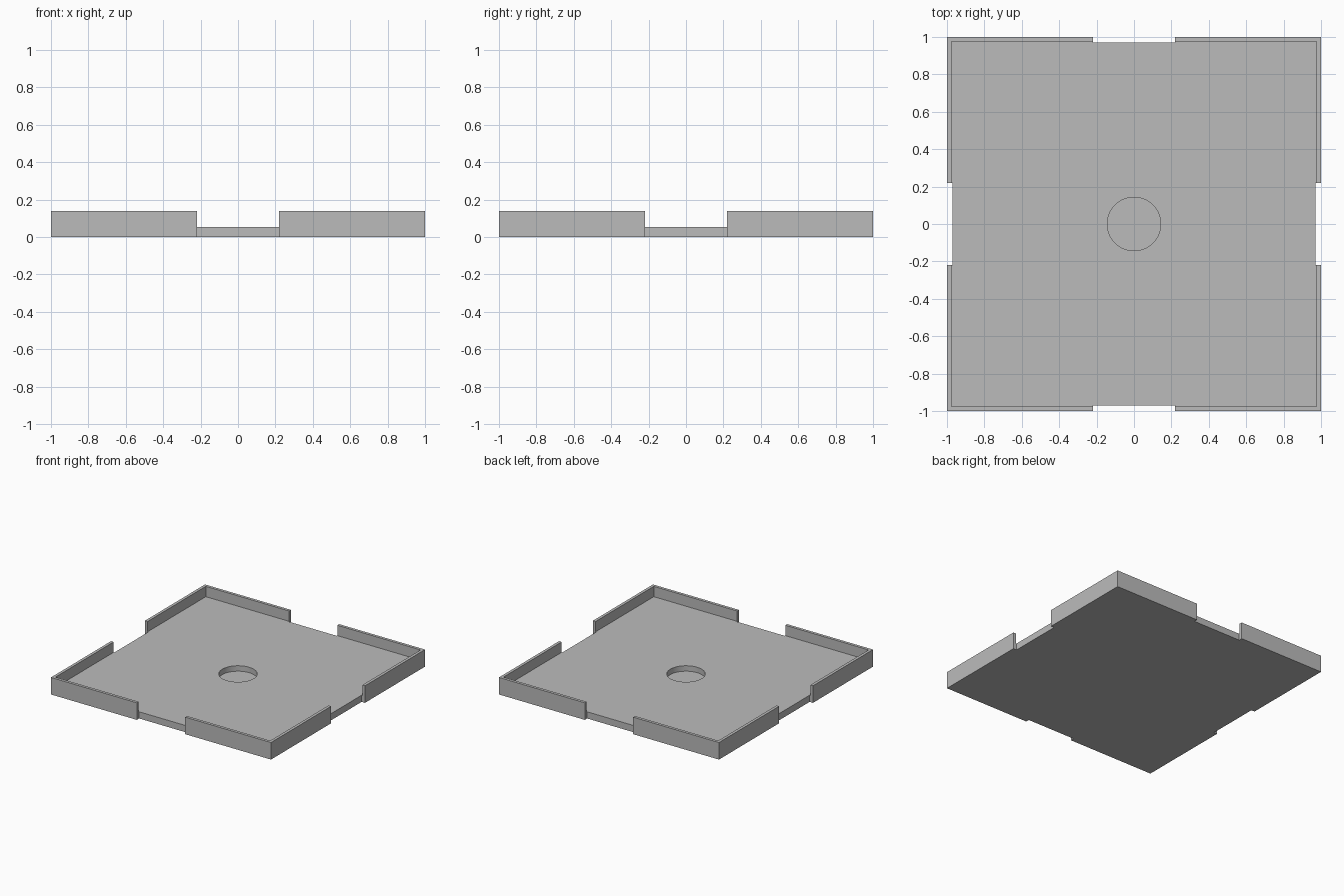
import bpy

cube = bpy.data.objects.get("Cube")
if cube:
    bpy.data.objects.remove(cube, do_unlink=True)

HEIGHT = 0.14         # top of the rim
FLOOR = 0.055         # top of the floor
WALL = 0.024          # rim thickness
NOTCH_HALF = 0.22     # half width of each side opening
NOTCH_DEPTH = 0.03
POCKET_RADIUS = 0.143
POCKET_BOTTOM = 0.01
OVER = 0.1            # how far cutters reach past the surface

grey = bpy.data.materials.new("plain grey")
grey.use_nodes = True
colour = (0.5, 0.5, 0.5, 1)
grey.diffuse_color = colour
grey.node_tree.nodes["Principled BSDF"].inputs["Base Color"].default_value = colour


def box(name, low, high):
    """Axis-aligned box between two corners."""
    middle = [(a + b) / 2 for a, b in zip(low, high)]
    bpy.ops.mesh.primitive_cube_add(size=1, location=middle)
    obj = bpy.context.object
    obj.name = name
    obj.scale = [b - a for a, b in zip(low, high)]
    bpy.ops.object.transform_apply(location=True, rotation=False, scale=True)
    return obj


def cut(target, cutter):
    """Subtract the cutter from the target, then discard it."""
    bpy.context.view_layer.objects.active = target
    mod = target.modifiers.new("cut", 'BOOLEAN')
    mod.operation = 'DIFFERENCE'
    mod.solver = 'EXACT'
    mod.object = cutter
    bpy.ops.object.modifier_apply(modifier=mod.name)
    bpy.data.objects.remove(cutter, do_unlink=True)


# Square block that becomes the tray
tray = box("tray", (-1, -1, 0), (1, 1, HEIGHT))
tray.data.materials.append(grey)

# Shallow interior inside the rim
inner = 1 - WALL
cut(tray, box("interior_cutter", (-inner, -inner, FLOOR), (inner, inner, HEIGHT + OVER)))

# Opening in the middle of every side
near, far = 1 - NOTCH_DEPTH, 1 + OVER
for side in (-1, 1):
    a, b = sorted((side * near, side * far))
    cut(tray, box("side_cutter", (a, -NOTCH_HALF, -OVER), (b, NOTCH_HALF, HEIGHT + OVER)))
    cut(tray, box("end_cutter", (-NOTCH_HALF, a, -OVER), (NOTCH_HALF, b, HEIGHT + OVER)))

# Round blind pocket in the centre of the floor
bpy.ops.mesh.primitive_cylinder_add(
    vertices=64, radius=POCKET_RADIUS, depth=HEIGHT,
    location=(0, 0, POCKET_BOTTOM + HEIGHT / 2))
cut(tray, bpy.context.object)

# Smooth pocket wall, crisp edges elsewhere
bpy.ops.object.select_all(action='DESELECT')
tray.select_set(True)
bpy.context.view_layer.objects.active = tray
bpy.ops.object.shade_smooth_by_angle()
